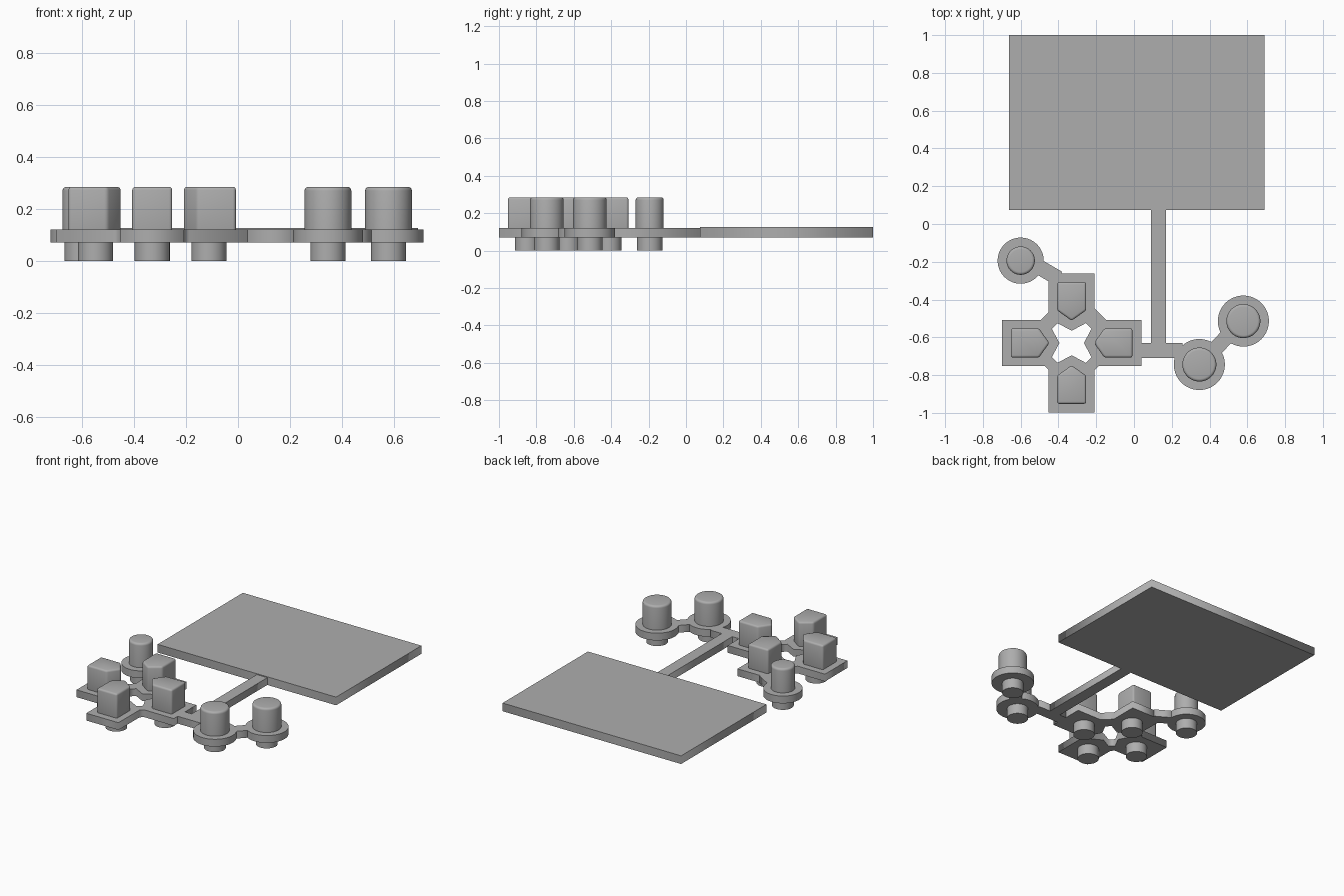
import bpy, bmesh
from math import pi, atan2, hypot
from mathutils import Matrix, Vector

cube = bpy.data.objects.get("Cube")
if cube:
    bpy.data.objects.remove(cube, do_unlink=True)

grey = bpy.data.materials.new("plain_grey")
grey.use_nodes = True
COLOUR = (0.42, 0.42, 0.42, 1)
grey.diffuse_color = COLOUR
grey.node_tree.nodes["Principled BSDF"].inputs["Base Color"].default_value = COLOUR

LOW, HIGH = 0.07, 0.12      # membrane underside and top
CAP_TOP = 0.285
CENTRE = Vector((-0.33, -0.63))


def finish(obj, smooth=False):
    obj.data.materials.clear()
    obj.data.materials.append(grey)
    bpy.ops.object.select_all(action="DESELECT")
    obj.select_set(True)
    bpy.context.view_layer.objects.active = obj
    if smooth:
        bpy.ops.object.shade_smooth_by_angle(angle=pi / 6)
    return obj


def slab(name, loops, z0, z1):
    """Extrude closed outlines; inner loops become holes."""
    curve = bpy.data.curves.new(name, "CURVE")
    curve.dimensions, curve.fill_mode = "2D", "BOTH"
    curve.extrude = (z1 - z0) / 2
    for loop in loops:
        spline = curve.splines.new("POLY")
        spline.points.add(len(loop) - 1)
        for point, (x, y) in zip(spline.points, loop):
            point.co = (x, y, 0, 1)
        spline.use_cyclic_u = True
    obj = bpy.data.objects.new(name, curve)
    bpy.context.collection.objects.link(obj)
    obj.location.z = (z0 + z1) / 2
    bpy.ops.object.select_all(action="DESELECT")
    obj.select_set(True)
    bpy.context.view_layer.objects.active = obj
    bpy.ops.object.convert(target="MESH")
    return finish(bpy.context.view_layer.objects.active)


def box(name, x0, x1, y0, y1, z0=LOW, z1=HIGH):
    return slab(name, [[(x0, y0), (x1, y0), (x1, y1), (x0, y1)]], z0, z1)


def link(name, a, b, width=0.08):
    """Straight bridge between two points of the membrane."""
    a, b = Vector(a), Vector(b)
    side = (b - a).orthogonal().normalized() * width / 2
    return slab(name, [[a - side, b - side, b + side, a + side]], LOW, HIGH)


def disc(name, centre, radius, z0, z1, round_top=0):
    bm = bmesh.new()
    bmesh.ops.create_cone(bm, cap_ends=True, segments=64, radius1=radius,
                          radius2=radius, depth=z1 - z0)
    bmesh.ops.translate(bm, verts=bm.verts, vec=(*centre, (z0 + z1) / 2))
    if round_top:
        rim = [e for e in bm.edges if all(v.co.z > z1 - 0.001 for v in e.verts)]
        bmesh.ops.bevel(bm, geom=rim, offset=round_top, segments=4,
                        profile=0.5, affect="EDGES")
    mesh = bpy.data.meshes.new(name)
    bm.to_mesh(mesh)
    bm.free()
    obj = bpy.data.objects.new(name, mesh)
    bpy.context.collection.objects.link(obj)
    return finish(obj, smooth=True)


def turn(points, quarter):
    """Turn points by quarter turns about the direction pad centre."""
    rot = Matrix.Rotation(quarter * pi / 2, 2)
    return [CENTRE + rot @ Vector(p) for p in points]


# Display panel and the strip that holds it
box("display_panel", -0.663, 0.692, 0.075, 1.0, LOW, 0.126)
box("panel_strip", 0.09, 0.17, -0.64, 0.075)
box("cross_strip", 0.03, 0.256, -0.71, -0.63)

# Direction pad membrane: a cross with cut corners and a star-shaped hole
HALF, REACH = 0.122, 0.369
outline, hole = [], []
for q, cut in enumerate((0.06, 0.042, 0.02, 0.02)):
    outline += turn([(HALF, REACH), (-HALF, REACH)], q)
    # the corner cut after this arm belongs to the next quadrant
    next_cut = (0.042, 0.02, 0.02, 0.06)[q]
    outline += turn([(-HALF, HALF + next_cut), (-HALF - next_cut, HALF)], q)
    hole += turn([(0.075, 0.105), (0, 0.065), (-0.075, 0.105)], q)
slab("direction_membrane", [outline, hole], LOW, HIGH)

# Direction buttons: pointed caps with softened edges, and round feet
CAP = [(-0.077, 0.322), (-0.077, 0.173), (0, 0.118), (0.077, 0.173), (0.077, 0.322)]
for q, side in enumerate(("back", "right", "front", "left")):
    bm = bmesh.new()
    face = bm.faces.new([bm.verts.new((*p, HIGH - 0.03)) for p in turn(CAP, q)])
    top = bmesh.ops.extrude_face_region(bm, geom=[face])["geom"]
    for v in top:
        if isinstance(v, bmesh.types.BMVert):
            v.co.z = CAP_TOP
    bmesh.ops.recalc_face_normals(bm, faces=bm.faces)
    bmesh.ops.bevel(bm, geom=bm.edges[:], offset=0.012, segments=3,
                    profile=0.5, affect="EDGES")
    mesh = bpy.data.meshes.new(side + "_direction_button")
    bm.to_mesh(mesh)
    bm.free()
    cap = bpy.data.objects.new(mesh.name, mesh)
    bpy.context.collection.objects.link(cap)
    finish(cap, smooth=True)
    disc(side + "_direction_foot", turn([(0, 0.218)], q)[0], 0.0675, 0, LOW)

# Round buttons: flange, cap and foot
ROUND = {
    "small": ((-0.6, -0.194), 0.122, 0.075),
    "inner": ((0.346, -0.744), 0.135, 0.09),
    "outer": ((0.579, -0.514), 0.135, 0.09),
}
for name, (centre, flange, cap) in ROUND.items():
    disc(name + "_button_flange", centre, flange, LOW, HIGH)
    disc(name + "_button_cap", centre, cap, HIGH - 0.01, CAP_TOP, 0.015)
    disc(name + "_button_foot", centre, 0.0675, 0, LOW)

# Bridges between the round buttons and to the direction pad
link("round_button_bridge", (0.41, -0.682), (0.515, -0.572))
link("small_button_bridge", (-0.53, -0.212), (-0.4, -0.288))
